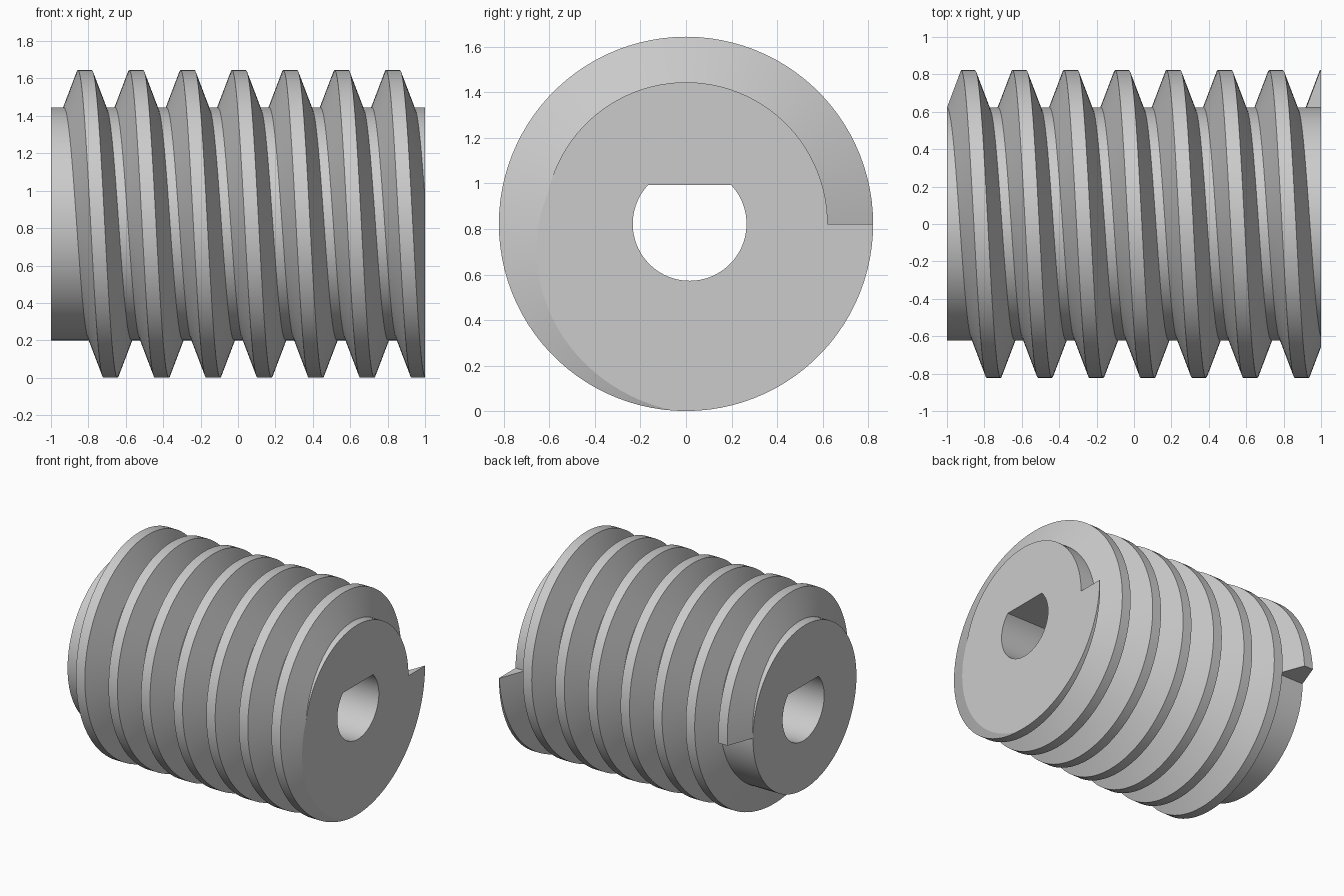
import bpy
import bmesh
from math import sin, cos, pi, radians

cube = bpy.data.objects.get("Cube")
if cube:
    bpy.data.objects.remove(cube)

SEG = 100               # sides per turn
AXIS_Z = 0.8225         # height of the screw axis
CORE_R, OUTER_R = 0.6225, 0.8225
PITCH, TURNS = 0.2745, 7
FLANK, CREST = 0.075, 0.075

metal = bpy.data.materials.new("light grey metal")
metal.use_nodes = True
grey = (0.6, 0.6, 0.6, 1)
metal.diffuse_color = grey
metal.node_tree.nodes["Principled BSDF"].inputs["Base Color"].default_value = grey


def sweep(name, sections, closed, clip_x=None):
    """Skin a list of cross-sections, optionally cut flat at clip_x."""
    bm = bmesh.new()
    rows = [[bm.verts.new(p) for p in s] for s in sections]
    pairs = list(zip(rows, rows[1:]))
    if closed:
        pairs.append((rows[-1], rows[0]))
    else:
        bm.faces.new(rows[0])
        bm.faces.new(rows[-1])
    n = len(rows[0])
    for a, b in pairs:
        for i in range(n):
            j = (i + 1) % n
            bm.faces.new((a[i], a[j], b[j], b[i]))
    if clip_x is not None:
        geom = bm.verts[:] + bm.edges[:] + bm.faces[:]
        bmesh.ops.bisect_plane(bm, geom=geom, dist=1e-5, plane_co=(clip_x, 0, 0),
                               plane_no=(1, 0, 0), clear_outer=True)
        rim = [e for e in bm.edges if e.is_boundary]
        bmesh.ops.triangle_fill(bm, edges=rim, use_beauty=True, normal=(1, 0, 0))
    bmesh.ops.recalc_face_normals(bm, faces=bm.faces[:])
    mesh = bpy.data.meshes.new(name)
    bm.to_mesh(mesh)
    bm.free()
    mesh.materials.append(metal)
    obj = bpy.data.objects.new(name, mesh)
    bpy.context.collection.objects.link(obj)
    bpy.ops.object.select_all(action='DESELECT')
    obj.select_set(True)
    bpy.context.view_layer.objects.active = obj
    bpy.ops.object.shade_smooth_by_angle(angle=radians(15))
    return obj


# Core cylinder with a D-shaped shaft bore, slightly off centre
BORE_R, BORE_Y = 0.25, 0.016
flat = BORE_R * sin(radians(43.2))
core = []
for k in range(SEG):
    a = 2 * pi * k / SEG
    outer = (CORE_R * cos(a), AXIS_Z + CORE_R * sin(a))
    inner = (BORE_Y + BORE_R * cos(a), AXIS_Z + min(BORE_R * sin(a), flat))
    core.append([(-1, *outer), (1, *outer), (1, *inner), (-1, *inner)])
sweep("screw_core", core, closed=True)

# Helical thread with a trapezoid profile (x offset, radius), sunk into the core
BASE = 2 * FLANK + CREST
profile = [(0, CORE_R - 0.02), (0, CORE_R), (FLANK, OUTER_R),
           (FLANK + CREST, OUTER_R), (BASE, CORE_R), (BASE, CORE_R - 0.02)]
thread = []
for k in range(SEG * TURNS + 1):
    a = 2 * pi * k / SEG
    x0 = -1 + PITCH * k / SEG
    thread.append([(x0 + dx, r * cos(a), AXIS_Z + r * sin(a)) for dx, r in profile])
sweep("screw_thread", thread, closed=False, clip_x=1)
